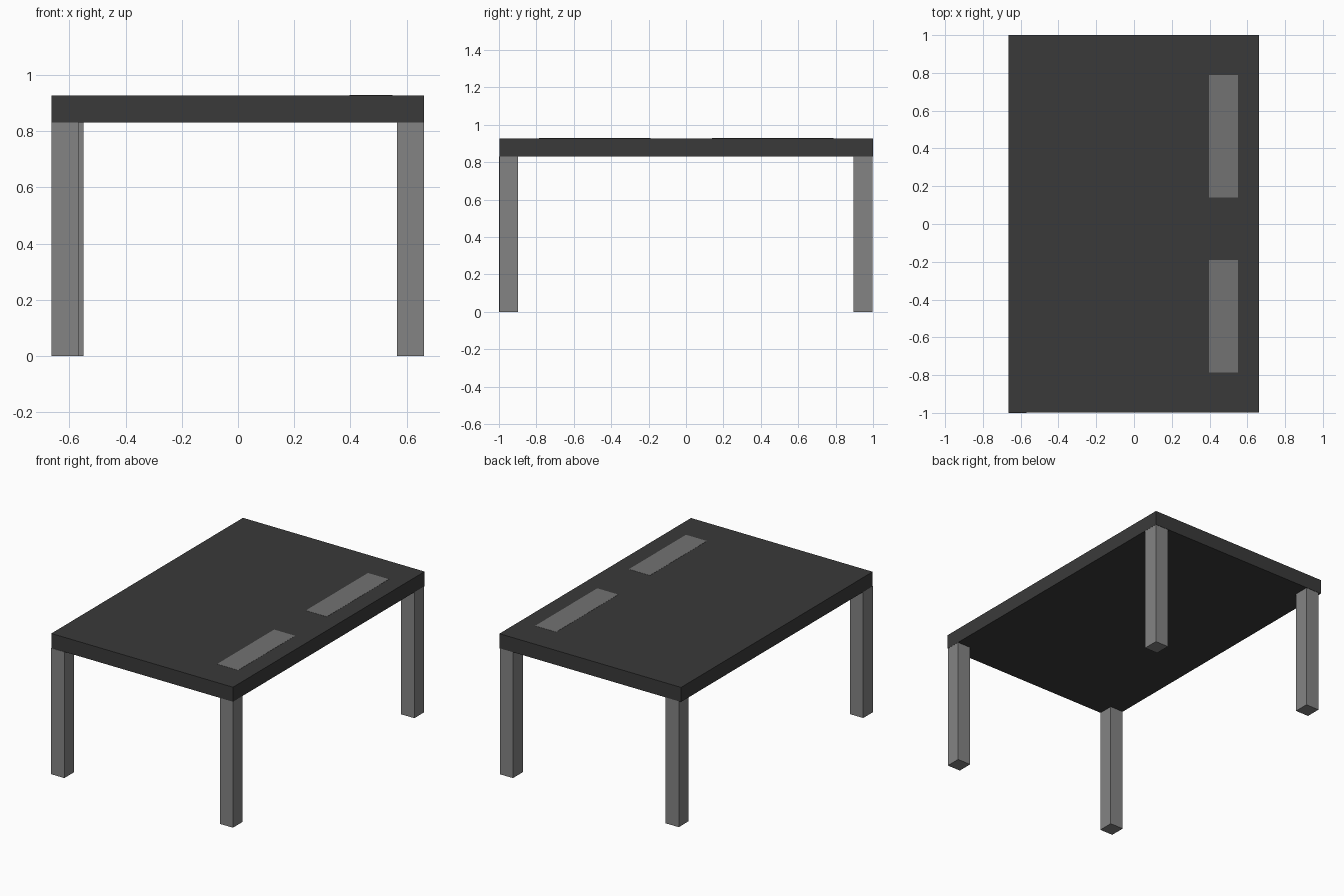
import bpy

if "Cube" in bpy.data.objects:
    bpy.data.objects.remove(bpy.data.objects["Cube"])


def material(name, value):
    mat = bpy.data.materials.new(name)
    mat.diffuse_color = (value, value, value, 1)
    mat.use_nodes = True
    mat.node_tree.nodes["Principled BSDF"].inputs["Base Color"].default_value = mat.diffuse_color
    return mat


def box(name, x, y, z, mat):
    """Box spanning the given (min, max) ranges."""
    bpy.ops.mesh.primitive_cube_add(
        size=1, location=[(a + b) / 2 for a, b in (x, y, z)])
    ob = bpy.context.object
    ob.name = name
    ob.scale = [b - a for a, b in (x, y, z)]
    bpy.ops.object.transform_apply(location=False, rotation=False, scale=True)
    ob.data.materials.append(mat)
    return ob


dark = material("dark_top", 0.042)
panel_grey = material("panel_grey", 0.17)
leg_grey = material("leg_grey", 0.23)

TOP_Z, UNDER_Z = 0.928, 0.832

# Table top
box("table_top", (-0.664, 0.662), (-0.998, 1.0), (UNDER_Z, TOP_Z), dark)

# Inlaid panels along the right edge, practically flush with the surface
for name, y in (("front_panel", (-0.785, -0.19)), ("back_panel", (0.14, 0.788))):
    box(name, (0.397, 0.55), y, (TOP_Z - 0.01, TOP_Z + 0.001), panel_grey)

# Legs: the back left one sits slightly further in
for name, x, y in (
    ("front_left_leg", (-0.664, -0.568), (-1.0, -0.9)),
    ("front_right_leg", (0.565, 0.661), (-0.997, -0.898)),
    ("back_left_leg", (-0.646, -0.55), (0.898, 0.998)),
    ("back_right_leg", (0.565, 0.661), (0.895, 0.998)),
):
    box(name, x, y, (0, UNDER_Z), leg_grey)
